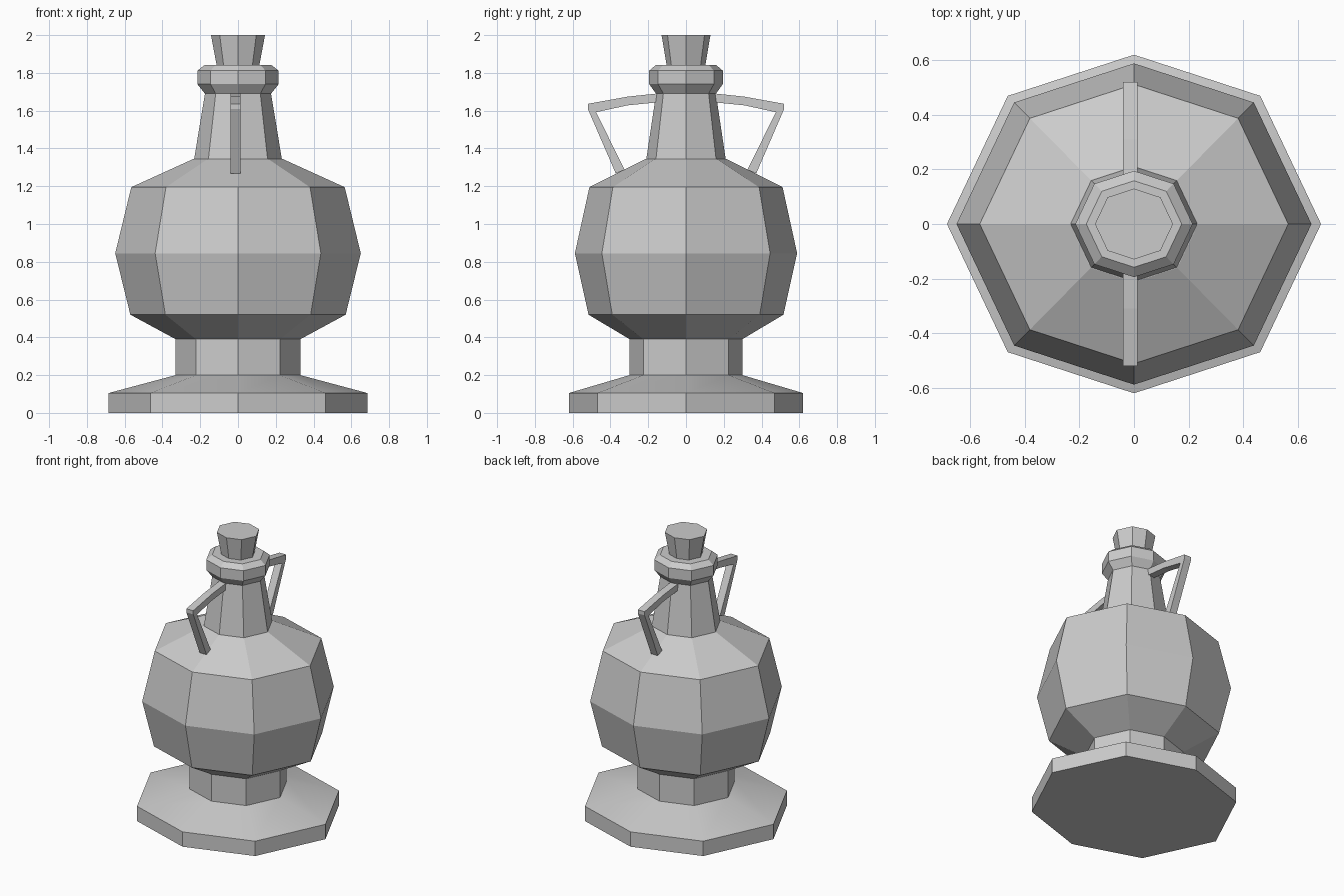
import bpy, bmesh, math

if "Cube" in bpy.data.objects:
    bpy.data.objects.remove(bpy.data.objects["Cube"])

# Slightly flattened eight-sided cross-section, scaled by the radius
OCT = [(1, 0), (.675, .685), (0, .905), (-.675, .685),
       (-1, 0), (-.675, -.685), (0, -.905), (.675, -.685)]


def finish(name, bm):
    bmesh.ops.recalc_face_normals(bm, faces=bm.faces)
    mesh = bpy.data.meshes.new(name)
    bm.to_mesh(mesh)
    bm.free()
    ob = bpy.data.objects.new(name, mesh)
    bpy.context.collection.objects.link(ob)
    return ob


def turned(name, profile):
    """Stack octagonal rings (radius, height) and cap both ends."""
    bm = bmesh.new()
    rings = [[bm.verts.new((r * x, r * y, z)) for x, y in OCT] for r, z in profile]
    for a, b in zip(rings, rings[1:]):
        for i in range(8):
            j = (i + 1) % 8
            bm.faces.new((a[i], a[j], b[j], b[i]))
    bm.faces.new(rings[0])
    bm.faces.new(rings[-1])
    return finish(name, bm)


def handle(name, side):
    """Extrude the handle outline (y, z) across its width."""
    outline = [(.12, 1.695), (.16, 1.69), (.31, 1.674), (.52, 1.636), (.52, 1.61),
               (.372, 1.268), (.325, 1.287), (.476, 1.592), (.31, 1.628), (.12, 1.647)]
    bm = bmesh.new()
    face = bm.faces.new([bm.verts.new((-.04, side * y, z)) for y, z in outline])
    ext = bmesh.ops.extrude_face_region(bm, geom=[face], use_keep_orig=True)
    moved = [v for v in ext["geom"] if isinstance(v, bmesh.types.BMVert)]
    bmesh.ops.translate(bm, verts=moved, vec=(.053, 0, 0))
    return finish(name, bm)


# Foot with softly shaded slope
foot = turned("foot", [(.685, 0), (.685, .105), (.33, .2)])
bpy.context.view_layer.objects.active = foot
foot.select_set(True)
bpy.ops.object.shade_smooth_by_angle(angle=math.radians(14))

# Stem, belly, neck with collar, and stopper
turned("stem", [(.33, .2), (.33, .39)])
turned("belly", [(.33, .39), (.57, .52), (.65, .845), (.565, 1.195), (.235, 1.345)])
turned("neck", [(.232, 1.345), (.175, 1.69), (.215, 1.74), (.215, 1.812), (.175, 1.843)])
turned("stopper", [(.113, 1.84), (.143, 2.0)])

# Pair of handles
handle("front_handle", -1)
handle("back_handle", 1)
